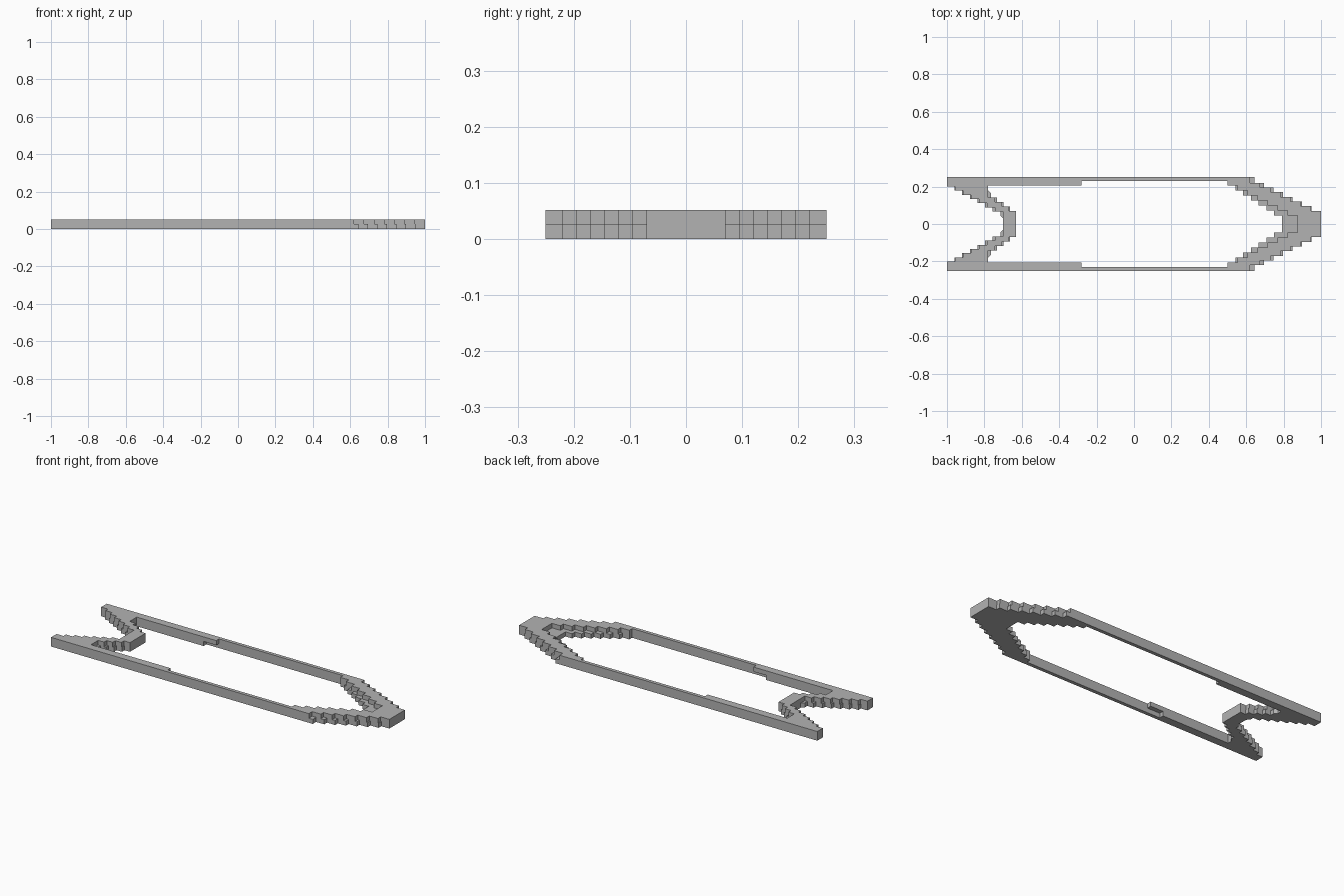
import bpy
import bmesh

HEIGHT = 0.052
MID = HEIGHT / 2

if "Cube" in bpy.data.objects:
    bpy.data.objects.remove(bpy.data.objects["Cube"])

grey = bpy.data.materials.new("plain grey")
grey.use_nodes = True
grey.diffuse_color = (0.45, 0.45, 0.45, 1)
grey.node_tree.nodes["Principled BSDF"].inputs["Base Color"].default_value = grey.diffuse_color


def stairs(start, end, count, x_first):
    """Stepped path between two points."""
    (x0, y0), (x1, y1) = start, end
    points = [start]
    for i in range(count):
        a, b = i / count, (i + 1) / count
        xa, xb = x0 + (x1 - x0) * a, x0 + (x1 - x0) * b
        ya, yb = y0 + (y1 - y0) * a, y0 + (y1 - y0) * b
        points += [(xb, ya) if x_first else (xa, yb), (xb, yb)]
    return points


def layer(name, outline, bottom, top):
    """Extrude half of the frame and mirror it across the centre line."""
    bm = bmesh.new()
    face = bm.faces.new([bm.verts.new((x, y, bottom)) for x, y in outline])
    moved = bmesh.ops.extrude_face_region(bm, geom=[face], use_keep_orig=True)["geom"]
    for v in moved:
        if isinstance(v, bmesh.types.BMVert):
            v.co.z = top
    seam = [f for f in bm.faces if all(abs(v.co.y) < 1e-5 for v in f.verts)]
    bmesh.ops.delete(bm, geom=seam, context="FACES")
    bmesh.ops.recalc_face_normals(bm, faces=bm.faces)
    mesh = bpy.data.meshes.new(name)
    bm.to_mesh(mesh)
    bm.free()
    mesh.materials.append(grey)
    obj = bpy.data.objects.new(name, mesh)
    bpy.context.collection.objects.link(obj)
    mirror = obj.modifiers.new("mirror", "MIRROR")
    mirror.use_axis = (False, True, False)
    mirror.use_clip = True
    return obj


def half_outline(nose_shift, crotch, tail_shift, rail_end):
    """Half frame: pointed nose, thin side rail, swallow tail."""
    path = [(1, 0)]
    path += stairs((1, 0.07), (0.62 + nose_shift, 0.245), 7, True)
    path += [(0.62 + nose_shift, 0.25), (-1, 0.25)]
    # Tail notch
    path += stairs((-1, 0.2), (-0.7 - tail_shift, 0.045), 7, True)
    path += [(-0.7, 0.03), (-0.7, 0), (-0.63, 0)]
    # Inner side of the tail
    path += stairs((-0.63, 0.07), (-0.78 + tail_shift, 0.165), 4, True)
    path += [(-0.78, 0.18), (-0.78, 0.205)]
    # Inner side of the rail
    path += [(rail_end, 0.205), (rail_end, 0.23), (0.5, 0.23)]
    # Inner side of the nose
    path += stairs((0.5, 0.205), crotch, 7, True)
    path += [(crotch[0], 0)]
    return path


frame = layer("stepped_frame", half_outline(0.025, (0.79, 0.02), 0.015, -0.36), 0, MID)
upper = layer("upper_layer", half_outline(0, (0.875, 0.02), 0, -0.28), MID, HEIGHT)

# Fuse the two layers into one solid
fuse = frame.modifiers.new("fuse", "BOOLEAN")
fuse.operation = "UNION"
fuse.solver = "EXACT"
fuse.object = upper
bpy.context.view_layer.update()
bpy.context.view_layer.objects.active = frame
for name in ("mirror", "fuse"):
    bpy.ops.object.modifier_apply(modifier=name)
bpy.data.objects.remove(upper)
